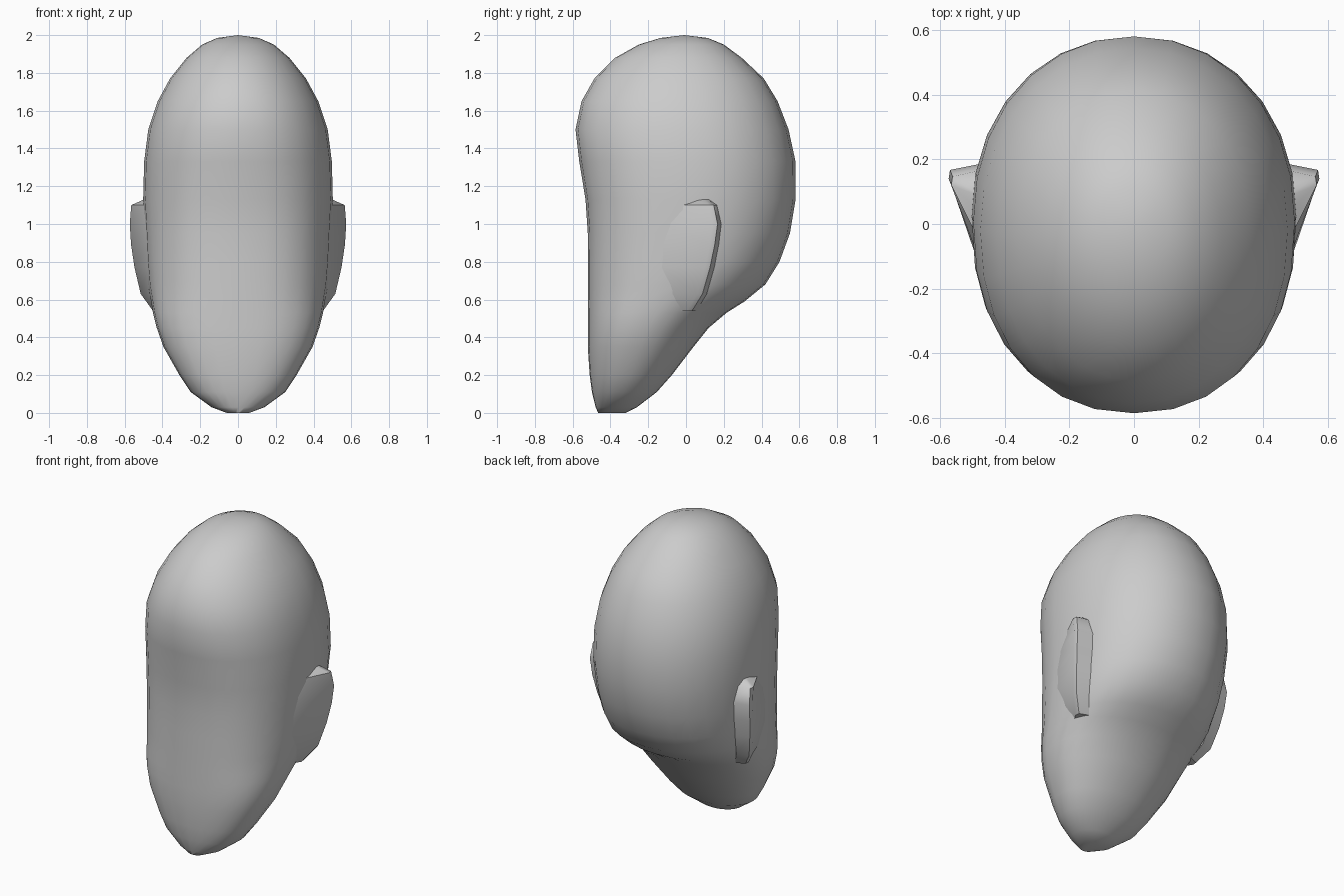
import bpy, bmesh
from math import sin, cos, pi, copysign

if "Cube" in bpy.data.objects:
    bpy.data.objects.remove(bpy.data.objects["Cube"])

SIDES = 28


def power(v, n):
    return copysign(abs(v) ** (2 / n), v)


def make_object(name, bm):
    bmesh.ops.recalc_face_normals(bm, faces=bm.faces)
    mesh = bpy.data.meshes.new(name)
    bm.to_mesh(mesh)
    bm.free()
    obj = bpy.data.objects.new(name, mesh)
    bpy.context.collection.objects.link(obj)
    bpy.ops.object.select_all(action='DESELECT')
    obj.select_set(True)
    bpy.context.view_layer.objects.active = obj
    return obj


def bridge(bm, a, b):
    n = len(a)
    for i in range(n):
        j = (i + 1) % n
        bm.faces.new((a[i], a[j], b[j], b[i]))


# Head: horizontal sections as (height, front y, back y, half width, front squareness)
sections = [
    (0.00, -0.465, -0.32, 0.06, 2.2),
    (0.03, -0.478, -0.26, 0.14, 2.2),
    (0.11, -0.498, -0.155, 0.25, 2.3),
    (0.20, -0.510, -0.075, 0.31, 2.4),
    (0.35, -0.520, 0.04, 0.395, 2.5),
    (0.45, -0.520, 0.12, 0.43, 2.5),
    (0.53, -0.520, 0.215, 0.45, 2.5),
    (0.59, -0.520, 0.31, 0.46, 2.5),
    (0.68, -0.520, 0.42, 0.475, 2.5),
    (0.80, -0.520, 0.495, 0.485, 2.5),
    (0.95, -0.520, 0.55, 0.492, 2.5),
    (1.13, -0.532, 0.58, 0.502, 2.4),
    (1.33, -0.565, 0.58, 0.497, 2.3),
    (1.50, -0.585, 0.543, 0.475, 2.2),
    (1.65, -0.553, 0.485, 0.425, 2.1),
    (1.77, -0.485, 0.412, 0.36, 2.0),
    (1.88, -0.375, 0.295, 0.272, 2.0),
    (1.95, -0.25, 0.20, 0.19, 2.0),
    (1.985, -0.135, 0.115, 0.11, 2.0),
]
bm = bmesh.new()
rings = []
for z, front, back, half, n_front in sections:
    # widest point sits midway along each section
    mid = (front + back) / 2
    ring = []
    for i in range(SIDES):
        a = 2 * pi * i / SIDES
        n = n_front if sin(a) < -1e-6 else 2.1
        ring.append(bm.verts.new((half * power(cos(a), n),
                                  mid + (back - front) / 2 * power(sin(a), n), z)))
    rings.append(ring)
for a, b in zip(rings, rings[1:]):
    bridge(bm, a, b)
crown = bm.verts.new((0, -0.01, 2.0))
for i in range(SIDES):
    bm.faces.new((rings[-1][i], rings[-1][(i + 1) % SIDES], crown))
bm.faces.new(rings[0])
make_object("head", bm)
bpy.ops.object.shade_smooth_by_angle(angle=pi / 3)

# Ears: wedge sections following the rim, as (rim x, rim y, rim z, front root y)
rim = [
    (0.475, 0.10, 1.14, 0.02),
    (0.565, 0.135, 1.10, -0.06),
    (0.573, 0.155, 1.00, -0.12),
    (0.566, 0.140, 0.89, -0.14),
    (0.548, 0.115, 0.77, -0.13),
    (0.515, 0.075, 0.63, -0.10),
    (0.450, 0.02, 0.54, -0.06),
]
for side, name in ((1, "right_ear"), (-1, "left_ear")):
    bm = bmesh.new()
    loops = []
    for x, y, z, root in rim:
        inner = min(0.475, x - 0.02) - (0.02 if z < 0.7 else 0)
        pts = [(inner, root), (x, y - 0.015), (x - 0.004, y + 0.012), (inner - 0.02, y + 0.035)]
        loops.append([bm.verts.new((side * px, py, z)) for px, py in pts])
    for a, b in zip(loops, loops[1:]):
        bridge(bm, a, b)
    bm.faces.new(loops[0])
    bm.faces.new(loops[-1])
    make_object(name, bm)
    bpy.ops.object.shade_smooth_by_angle(angle=pi / 4)
